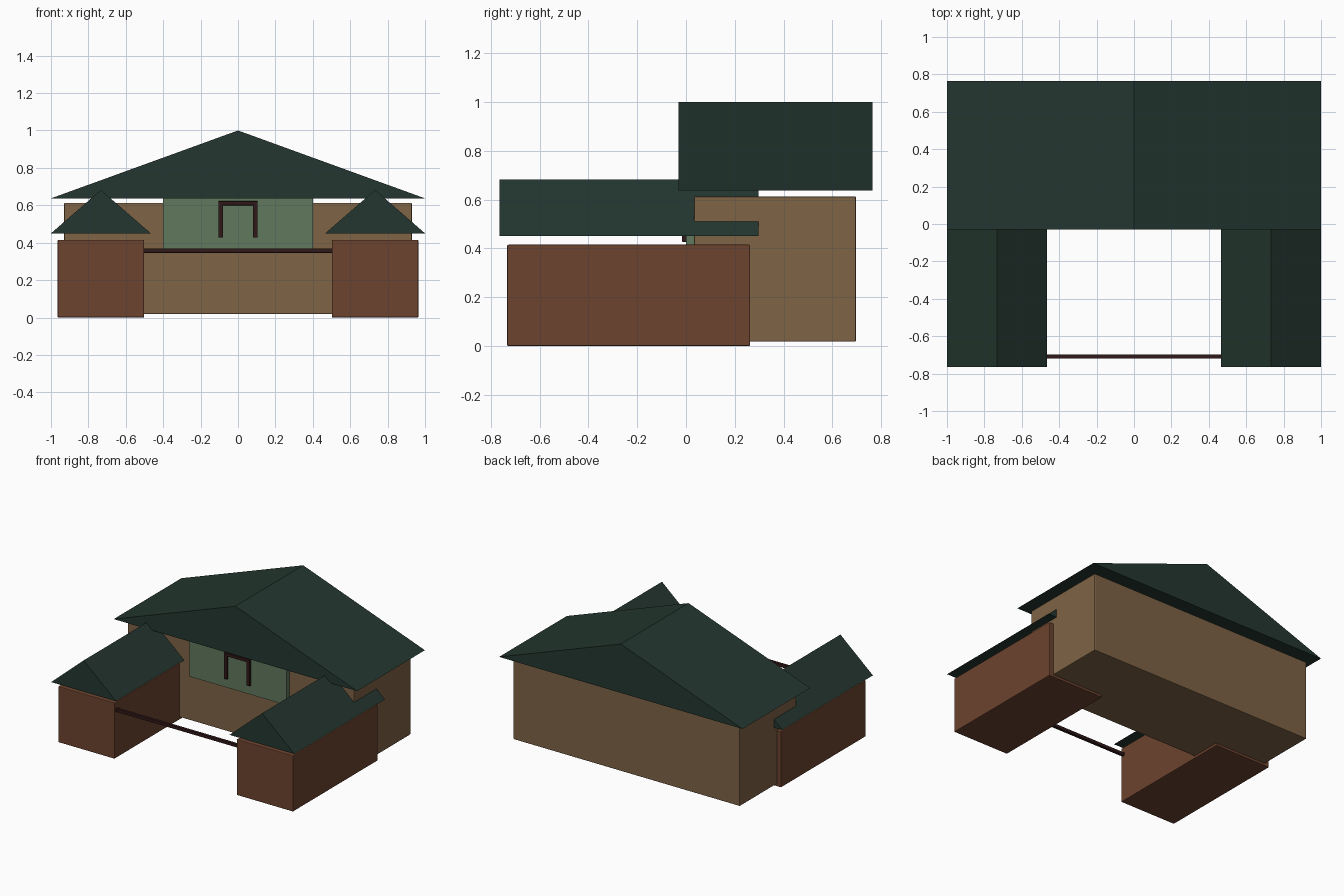
import bpy
import bmesh

if "Cube" in bpy.data.objects:
    bpy.data.objects.remove(bpy.data.objects["Cube"], do_unlink=True)


def material(name, rgb):
    m = bpy.data.materials.new(name)
    m.use_nodes = True
    m.diffuse_color = (*rgb, 1)
    m.node_tree.nodes["Principled BSDF"].inputs["Base Color"].default_value = (*rgb, 1)
    return m


BRICK = material("red brown brick", (0.15, 0.056, 0.028))
TAN = material("tan wall", (0.209, 0.125, 0.06))
SAGE = material("sage green", (0.119, 0.191, 0.109))
ROOF = material("dark green roof", (0.017, 0.037, 0.028))
TRIM = material("dark trim", (0.03, 0.009, 0.009))


def finish(name, bm, mat):
    bmesh.ops.recalc_face_normals(bm, faces=bm.faces)
    mesh = bpy.data.meshes.new(name)
    bm.to_mesh(mesh)
    bm.free()
    mesh.materials.append(mat)
    ob = bpy.data.objects.new(name, mesh)
    bpy.context.collection.objects.link(ob)
    return ob


def box(name, x, y, z, mat, bevel=0.0):
    """Box from (min, max) ranges, with an optional softened edge."""
    bm = bmesh.new()
    bmesh.ops.create_cube(bm, size=1)
    for v in bm.verts:
        for i, (lo, hi) in enumerate((x, y, z)):
            v.co[i] = hi if v.co[i] > 0 else lo
    ob = finish(name, bm, mat)
    if bevel:
        mod = ob.modifiers.new("soft edges", 'BEVEL')
        mod.width = bevel
        mod.segments = 2
    return ob


def gable_roof(name, x, y, z):
    """Triangular prism with its ridge running front to back."""
    bm = bmesh.new()
    outline = [(x[0], z[0]), (x[1], z[0]), (sum(x) / 2, z[1])]
    face = bm.faces.new([bm.verts.new((px, y[0], pz)) for px, pz in outline])
    ext = bmesh.ops.extrude_face_region(bm, geom=[face])
    moved = [g for g in ext["geom"] if isinstance(g, bmesh.types.BMVert)]
    bmesh.ops.translate(bm, verts=moved, vec=(0, y[1] - y[0], 0))
    # The extrusion may drop the starting cap, so close any open end
    bmesh.ops.holes_fill(bm, edges=[e for e in bm.edges if e.is_boundary])
    return finish(name, bm, ROOF)


# Main house
box("main_body", (-0.93, 0.93), (0.033, 0.697), (0.018, 0.613), TAN, 0.005)
gable_roof("main_roof", (-1, 1), (-0.03, 0.765), (0.637, 1.0))

# Side wings
for side, s in (("left", 1), ("right", -1)):
    box(side + "_wing", sorted((s * 0.502, s * 0.965)), (-0.733, 0.263),
        (0, 0.415), BRICK, 0.005)
    gable_roof(side + "_wing_roof", sorted((s * 0.466, s * 1.0)),
               (-0.765, 0.297), (0.45, 0.682))

# Upper front panel with its window
box("front_panel", (-0.4, 0.4), (0, 0.036), (0.36, 0.645), SAGE)
box("window_pane", (-0.08, 0.08), (-0.004, 0.002), (0.427, 0.597), SAGE)
for side, s in (("left", 1), ("right", -1)):
    box(side + "_window_post", sorted((s * 0.08, s * 0.105)), (-0.016, 0.002),
        (0.427, 0.62), TRIM, 0.002)
box("window_lintel", (-0.105, 0.105), (-0.016, 0.002), (0.6, 0.622), TRIM, 0.002)

# Rail between the wings
box("front_rail", (-0.51, 0.51), (-0.72, -0.698), (0.346, 0.369), TRIM, 0.002)
